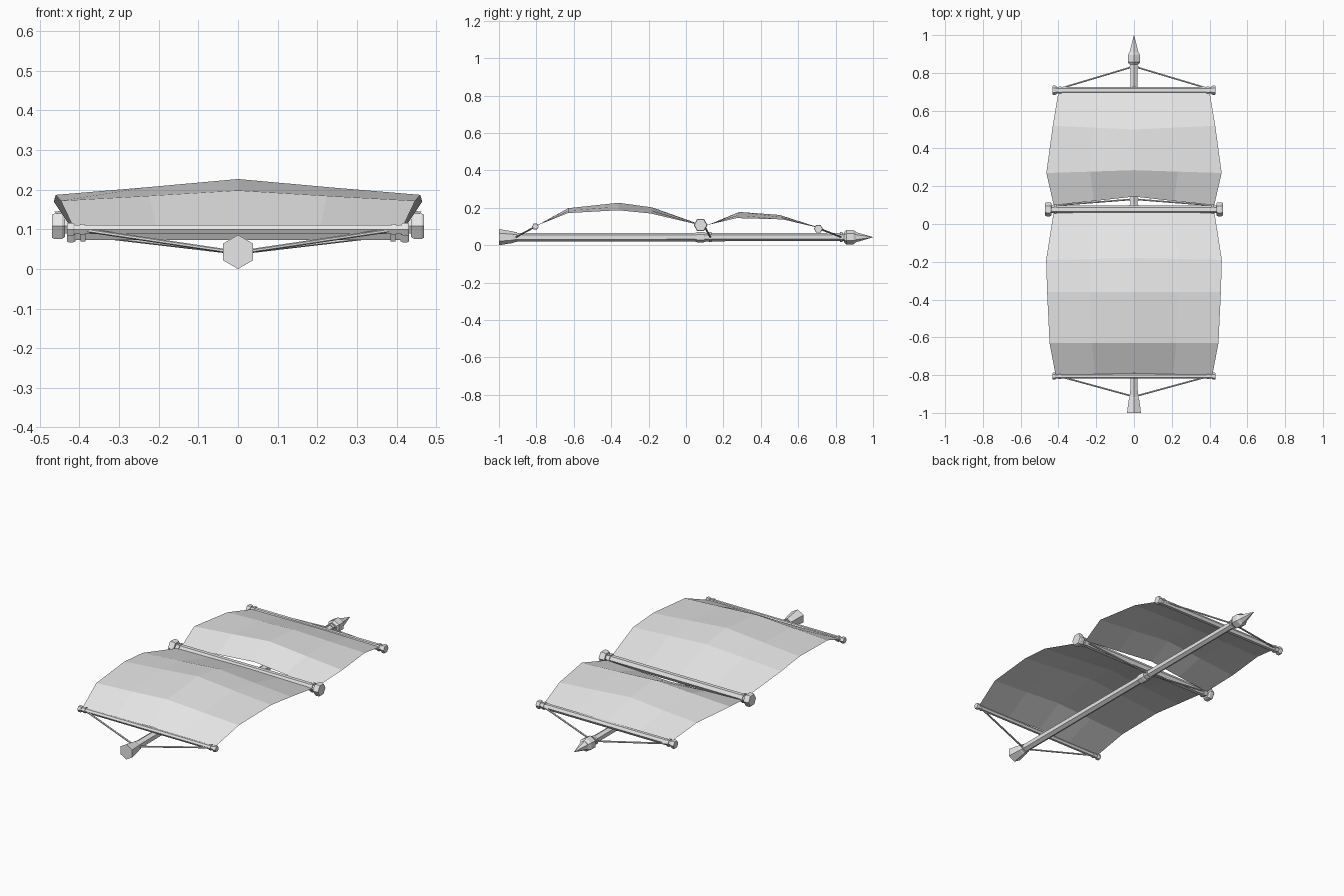
import bpy
import bmesh
from math import cos, sin, tau
from mathutils import Vector

cube = bpy.data.objects.get("Cube")
if cube:
    bpy.data.objects.remove(cube, do_unlink=True)

grey = bpy.data.materials.new("plain grey")
grey.use_nodes = True
grey.diffuse_color = (0.8, 0.8, 0.8, 1)
grey.node_tree.nodes["Principled BSDF"].inputs["Base Color"].default_value = (0.8, 0.8, 0.8, 1)

UP = Vector((0, 0, 1))
MAST_Z = 0.043


def finish(name, bm):
    bmesh.ops.recalc_face_normals(bm, faces=bm.faces)
    mesh = bpy.data.meshes.new(name)
    bm.to_mesh(mesh)
    bm.free()
    mesh.materials.append(grey)
    obj = bpy.data.objects.new(name, mesh)
    bpy.context.collection.objects.link(obj)
    return obj


def lathe(name, origin, axis, profile, sides=6, first=UP):
    """Turn (distance, radius) pairs around an axis; first aims a corner."""
    origin, axis = Vector(origin), Vector(axis).normalized()
    u = (first - axis * first.dot(axis)).normalized()
    v = axis.cross(u)
    bm = bmesh.new()
    rings = []
    for dist, radius in profile:
        rings.append([bm.verts.new(origin + axis * dist + radius *
                      (u * cos(tau * i / sides) + v * sin(tau * i / sides)))
                      for i in range(sides)])
    for a, b in zip(rings, rings[1:]):
        for i in range(sides):
            j = (i + 1) % sides
            bm.faces.new((a[i], a[j], b[j], b[i]))
    bm.faces.new(rings[0])
    bm.faces.new(rings[-1])
    return finish(name, bm)


def rope(name, start, end):
    start, end = Vector(start), Vector(end)
    lathe(name, start, end - start, [(0, 0.005), ((end - start).length, 0.005)])


def yard(name, y, z, radius, cap_radius, half, cap_len):
    """Cross spar with a stepped cap and a rope binding at each end."""
    across = Vector((0, 1, 0))
    lathe(name, (-half, y, z), (1, 0, 0), [(0, radius), (2 * half, radius)], 6, across)
    for side, label in ((1, "left"), (-1, "right")):
        inner = half - cap_len
        lathe(f"{name}_cap_{label}", (side * inner, y, z), (side, 0, 0),
              [(0, cap_radius * 0.85), (cap_len * 0.25, cap_radius),
               (cap_len * 0.8, cap_radius), (cap_len, cap_radius * 0.9)], 6, across)
        lathe(f"{name}_binding_{label}", (side * (inner - 0.025), y, z), (side, 0, 0),
              [(0, radius * 1.25), (0.012, radius * 1.25)], 6, across)


def stays(name, yard_y, yard_z, mast_y):
    """Pair of ropes from the yard ends to a ring on the mast."""
    for side, label in ((1, "left"), (-1, "right")):
        rope(f"{name}_{label}", (side * 0.4, yard_y, yard_z), (side * 0.015, mast_y, MAST_Z))
    lathe(f"{name}_ring", (0, mast_y - 0.007, MAST_Z), (0, 1, 0), [(0, 0.027), (0.014, 0.027)])


def sail(name, rows):
    """Rows of (edge y, centre y, half width, edge z, centre z)."""
    bm = bmesh.new()
    grid = []
    for ey, cy, width, ez, cz in rows:
        line = []
        for t in (-1, -0.5, 0, 0.5, 1):
            mix = {1: 0, 0.5: 0.48, 0: 1}[abs(t)]
            line.append(bm.verts.new((t * width, ey + (cy - ey) * mix, ez + (cz - ez) * mix)))
        grid.append(line)
    for a, b in zip(grid, grid[1:]):
        for i in range(4):
            bm.faces.new((a[i], a[i + 1], b[i + 1], b[i]))
    obj = finish(name, bm)
    # Cloth faces upward
    if sum(p.normal.z for p in obj.data.polygons) < 0:
        obj.data.flip_normals()


# Mast with its foot, middle collar and pointed head
lathe("mast", (0, -0.95, MAST_Z), (0, 1, 0), [(0, 0.023), (1.82, 0.021)])
lathe("mast_foot", (0, -1, MAST_Z), (0, 1, 0), [(0, 0.043), (0.075, 0.031), (0.09, 0.024)])
lathe("mast_collar", (0, 0.05, MAST_Z), (0, 1, 0),
      [(0, 0.024), (0.01, 0.028), (0.045, 0.028), (0.055, 0.024)])
lathe("mast_head", (0, 0.845, MAST_Z), (0, 1, 0),
      [(0, 0.028), (0.012, 0.038), (0.05, 0.038), (0.065, 0.028)])
lathe("mast_spike", (0, 0.905, MAST_Z), (0, 1, 0), [(0, 0.028), (0.095, 0.001)])

# Yards
yard("lower_yard", -0.805, 0.1, 0.013, 0.018, 0.432, 0.02)
yard("middle_yard", 0.078, 0.108, 0.021, 0.037, 0.47, 0.034)
yard("upper_yard", 0.708, 0.088, 0.017, 0.024, 0.432, 0.022)

# Ropes
stays("lower_stay", -0.805, 0.1, -0.91)
stays("middle_stay", 0.1, 0.1, 0.13)
stays("upper_stay", 0.715, 0.088, 0.83)

# Billowing sails
sail("lower_sail", [(-0.8, -0.79, 0.415, 0.105, 0.108),
                    (-0.63, -0.63, 0.447, 0.172, 0.198),
                    (-0.36, -0.36, 0.46, 0.187, 0.227),
                    (-0.19, -0.18, 0.465, 0.17, 0.202),
                    (0.065, 0.065, 0.425, 0.11, 0.115)])
sail("upper_sail", [(0.1, 0.145, 0.425, 0.105, 0.115),
                    (0.27, 0.285, 0.464, 0.145, 0.178),
                    (0.52, 0.5, 0.43, 0.138, 0.162),
                    (0.7, 0.7, 0.4, 0.095, 0.098)])
